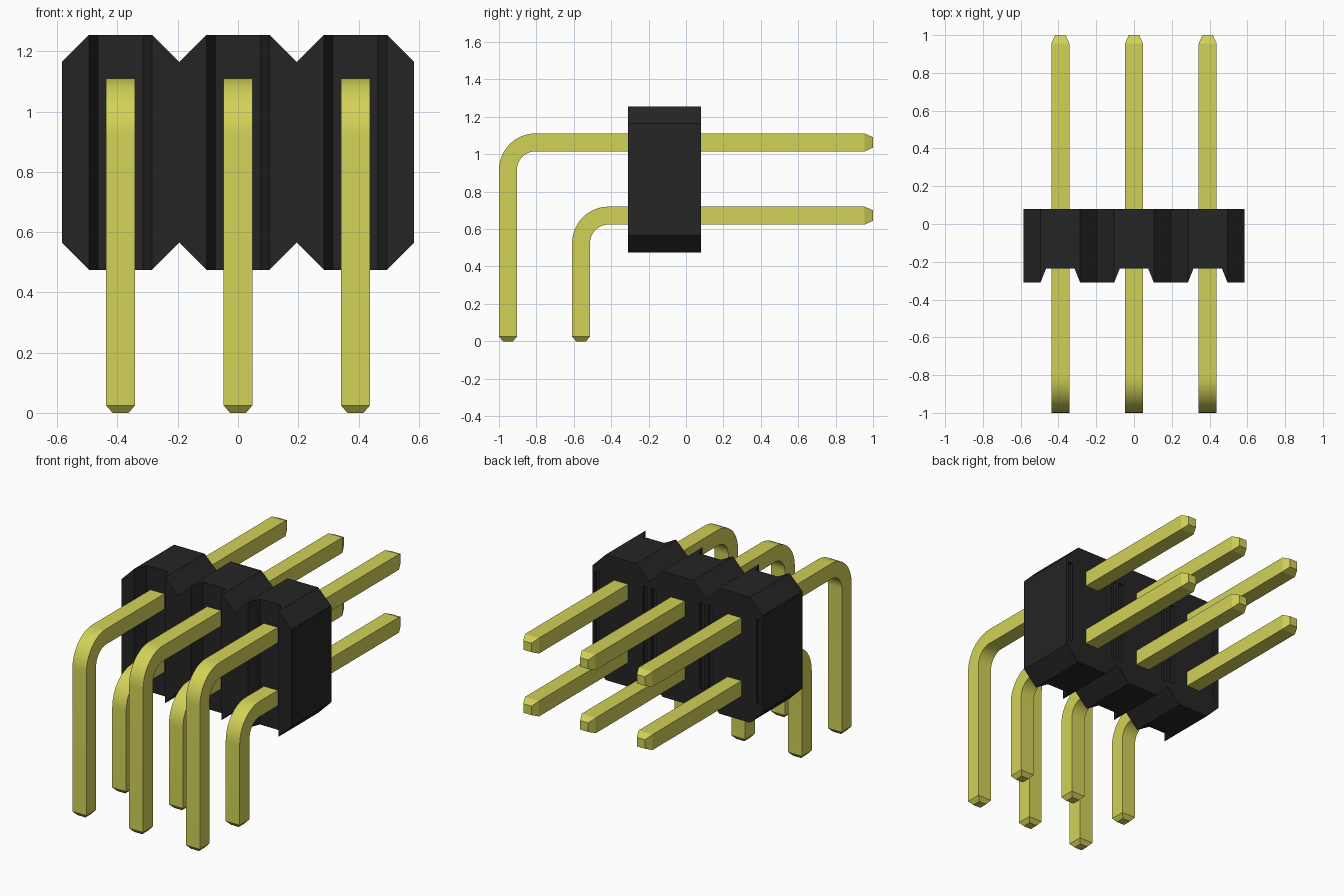
import bpy, bmesh, math
from mathutils import Vector

cube = bpy.data.objects.get("Cube")
if cube:
    bpy.data.objects.remove(cube, do_unlink=True)

PITCH = 0.39
COLUMNS = [-PITCH, 0.0, PITCH]
Y_FRONT, Y_BACK = -0.31, 0.08
Z_LOW, Z_HIGH = 0.475, 1.255


def material(name, rgb):
    m = bpy.data.materials.new(name)
    m.use_nodes = True
    m.diffuse_color = (*rgb, 1)
    bsdf = next(n for n in m.node_tree.nodes if n.type == 'BSDF_PRINCIPLED')
    bsdf.inputs["Base Color"].default_value = (*rgb, 1)
    return m


black = material("black plastic", (0.018, 0.018, 0.018))
gold = material("gold metal", (0.64, 0.64, 0.097))


def make_object(name, bm, mat):
    bmesh.ops.recalc_face_normals(bm, faces=bm.faces)
    mesh = bpy.data.meshes.new(name)
    bm.to_mesh(mesh)
    bm.free()
    mesh.materials.append(mat)
    obj = bpy.data.objects.new(name, mesh)
    bpy.context.collection.objects.link(obj)
    return obj


def add_prism(bm, points, offset):
    """Extrude a closed outline of 3D points along an offset."""
    face = bm.faces.new([bm.verts.new(p) for p in points])
    new = bmesh.ops.extrude_face_region(bm, geom=[face])["geom"]
    bmesh.ops.translate(bm, vec=offset,
                        verts=[v for v in new if isinstance(v, bmesh.types.BMVert)])


# Housing: row of joined octagon cells, extruded front to back
HALF, FLAT, CUT = 0.195, 0.105, 0.09
top = [(-PITCH - HALF, Z_HIGH - CUT)]
for x in COLUMNS:
    top += [(x - FLAT, Z_HIGH), (x + FLAT, Z_HIGH), (x + HALF, Z_HIGH - CUT)]
bottom = [(x, Z_LOW + Z_HIGH - z) for x, z in reversed(top)]
bm = bmesh.new()
add_prism(bm, [(x, Y_FRONT, z) for x, z in top + bottom],
          (0, Y_BACK - Y_FRONT, 0))
housing = make_object("housing", bm, black)

# Cutters: tapered front channels and narrow shallow slots at the back
bm = bmesh.new()
for x in COLUMNS:
    slope = 0.03 / 0.075
    mouth = 0.105 + slope * 0.05
    add_prism(bm, [(x - mouth, Y_FRONT - 0.05, Z_LOW - 0.1),
                   (x + mouth, Y_FRONT - 0.05, Z_LOW - 0.1),
                   (x + 0.075, Y_FRONT + 0.075, Z_LOW - 0.1),
                   (x - 0.075, Y_FRONT + 0.075, Z_LOW - 0.1)], (0, 0, 1.0))
    for side in (-1, 1):
        a, b = x + side * 0.15, x + side * 0.182
        add_prism(bm, [(a, Y_BACK - 0.02, 0.6), (b, Y_BACK - 0.02, 0.6),
                       (b, Y_BACK + 0.05, 0.6), (a, Y_BACK + 0.05, 0.6)],
                  (0, 0, 0.53))
cutter = make_object("housing_cutter", bm, black)
cutter.hide_render = True
mod = housing.modifiers.new("channels", 'BOOLEAN')
mod.operation, mod.solver, mod.object = 'DIFFERENCE', 'EXACT', cutter
bpy.context.view_layer.objects.active = housing
bpy.ops.object.modifier_apply(modifier=mod.name)
bpy.data.objects.remove(cutter, do_unlink=True)


# Pins: square bar swept through a right-angle bend, with tapered tips
def make_pin(name, x, y_leg, z_arm, half=0.048, radius=0.147, steps=12):
    # Each station: y, z, angle of travel, section scale
    stations = [(y_leg, 0.0, 90, 0.56), (y_leg, 0.025, 90, 1)]
    for i in range(steps + 1):
        t = math.radians(90 * i / steps)
        stations.append((y_leg + radius * (1 - math.cos(t)),
                         z_arm - radius * (1 - math.sin(t)),
                         90 - math.degrees(t), 1))
    stations += [(0.955, z_arm, 0, 1), (1.0, z_arm, 0, 0.58)]
    bm = bmesh.new()
    rings = []
    for y, z, angle, scale in stations:
        a = math.radians(angle)
        normal = Vector((0, -math.sin(a), math.cos(a)))
        rings.append([bm.verts.new(Vector((x, y, z)) + half * scale
                                   * (Vector((sx, 0, 0)) + normal * sn))
                      for sx, sn in ((-1, -1), (1, -1), (1, 1), (-1, 1))])
    for r, s in zip(rings, rings[1:]):
        for i in range(4):
            j = (i + 1) % 4
            bm.faces.new((r[i], r[j], s[j], s[i]))
    bm.faces.new(rings[0])
    bm.faces.new(rings[-1])
    pin = make_object(name, bm, gold)
    bpy.ops.object.select_all(action='DESELECT')
    pin.select_set(True)
    bpy.context.view_layer.objects.active = pin
    bpy.ops.object.shade_smooth_by_angle(angle=math.radians(20))


for x, side in zip(COLUMNS, ("right", "middle", "left")):
    make_pin("upper_pin_" + side, x, -0.952, 1.063)
    make_pin("lower_pin_" + side, x, -0.561, 0.672)
